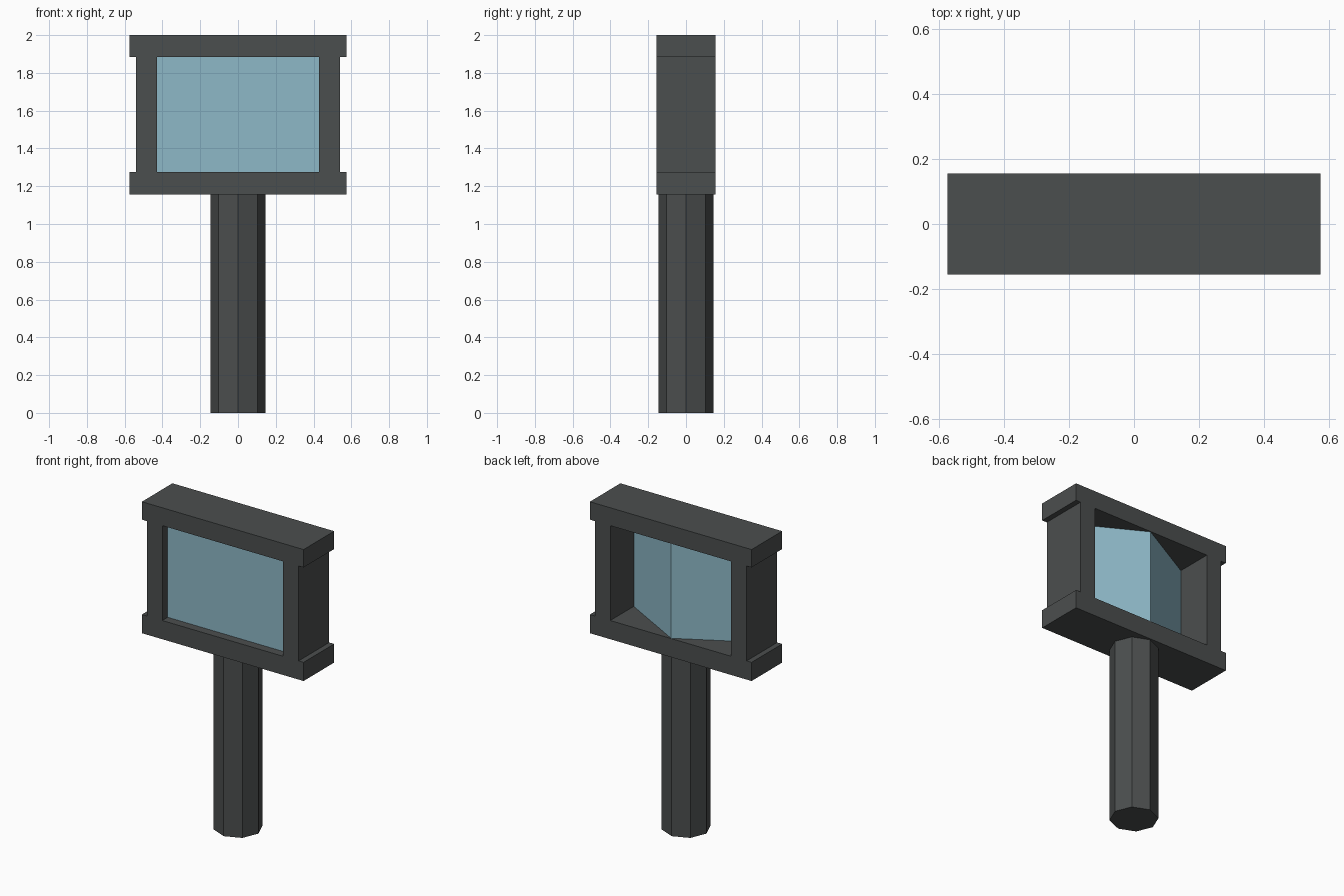
import bpy, bmesh, math

if "Cube" in bpy.data.objects:
    bpy.data.objects.remove(bpy.data.objects["Cube"])


def material(name, srgb):
    m = bpy.data.materials.new(name)
    lin = [((c / 255 + 0.055) / 1.055) ** 2.4 for c in srgb]
    m.diffuse_color = (*lin, 1)
    m.use_nodes = True
    m.node_tree.nodes["Principled BSDF"].inputs["Base Color"].default_value = m.diffuse_color
    return m


dark = material("dark_grey_metal", (75, 78, 78))
blue = material("pale_blue_glass", (141, 184, 199))


def prism(name, outline, z0, z1, mat):
    """Extrude a flat xy outline from z0 up to z1."""
    bm = bmesh.new()
    face = bm.faces.new([bm.verts.new((x, y, z0)) for x, y in outline])
    ext = bmesh.ops.extrude_face_region(bm, geom=[face])
    verts = [v for v in ext["geom"] if isinstance(v, bmesh.types.BMVert)]
    bmesh.ops.translate(bm, verts=verts, vec=(0, 0, z1 - z0))
    bmesh.ops.recalc_face_normals(bm, faces=bm.faces)
    me = bpy.data.meshes.new(name)
    bm.to_mesh(me)
    bm.free()
    me.materials.append(mat)
    ob = bpy.data.objects.new(name, me)
    bpy.context.collection.objects.link(ob)
    return ob


def rect(x0, x1, y):
    return [(x0, -y), (x1, -y), (x1, y), (x0, y)]


DEPTH = 0.155
Z0, Z1, Z2, Z3 = 1.155, 1.275, 1.885, 2.0

# Octagonal post with a corner facing front
post = [(0.145 * math.cos(i * math.pi / 4), 0.145 * math.sin(i * math.pi / 4))
        for i in range(8)]
prism("post", post, 0, Z0, dark)

# Frame: wide bars above and below, narrower side posts
prism("bottom_bar", rect(-0.575, 0.575, DEPTH), Z0, Z1, dark)
prism("top_bar", rect(-0.575, 0.575, DEPTH), Z2, Z3, dark)
prism("left_side", rect(-0.54, -0.43, DEPTH), Z1, Z2, dark)
prism("right_side", rect(0.43, 0.54, DEPTH), Z1, Z2, dark)

# Wedge-shaped glass: flat in front, ridge at the back, ends set into the sides
prism("glass_wedge", [(-0.46, -0.10), (0.46, -0.10), (0, 0.152)], Z1, Z2, blue)
